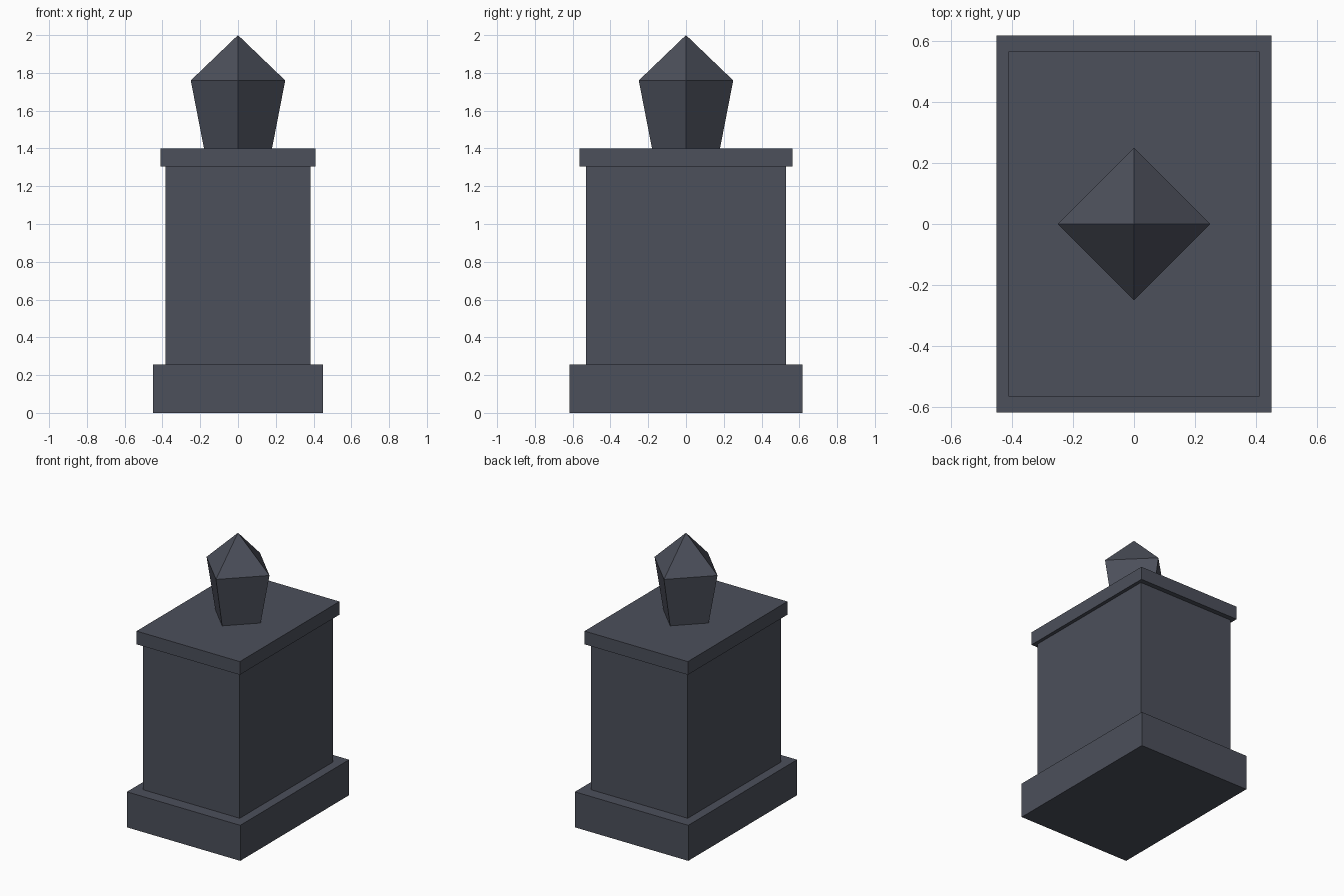
import bpy

cube = bpy.data.objects.get("Cube")
if cube:
    bpy.data.objects.remove(cube, do_unlink=True)

# Single dark stone colour
stone = bpy.data.materials.new("dark slate stone")
stone.use_nodes = True
colour = (0.072, 0.079, 0.104, 1)
stone.diffuse_color = colour
bsdf = stone.node_tree.nodes["Principled BSDF"]
bsdf.inputs["Base Color"].default_value = colour
bsdf.inputs["Roughness"].default_value = 0.9


def finish(name):
    obj = bpy.context.object
    obj.name = name
    obj.data.materials.clear()
    obj.data.materials.append(stone)
    bpy.ops.object.transform_apply(location=False, rotation=True, scale=True)
    return obj


def block(name, half_x, half_y, bottom, top):
    bpy.ops.mesh.primitive_cube_add(size=2, location=(0, 0, (bottom + top) / 2))
    bpy.context.object.scale = (half_x, half_y, (top - bottom) / 2)
    return finish(name)


def four_sided(name, lower, upper, bottom, top, cap):
    # Corners lie on the x and y axes
    bpy.ops.mesh.primitive_cone_add(
        vertices=4, radius1=lower, radius2=upper, depth=top - bottom,
        end_fill_type=cap, location=(0, 0, (bottom + top) / 2))
    return finish(name)


# Pedestal
block("base_plinth", 0.45, 0.617, 0, 0.255)
block("pedestal_body", 0.385, 0.53, 0.255, 1.305)
block("cap_slab", 0.41, 0.565, 1.305, 1.4)

# Finial: flared stem below a pointed top, merged into one mesh
stem = four_sided("finial", 0.18, 0.25, 1.4, 1.76, 'NOTHING')
point = four_sided("finial_point", 0.25, 0, 1.76, 2, 'NOTHING')
stem.select_set(True)
point.select_set(True)
bpy.context.view_layer.objects.active = stem
bpy.ops.object.join()
bpy.ops.object.mode_set(mode='EDIT')
bpy.ops.mesh.select_all(action='SELECT')
bpy.ops.mesh.remove_doubles(threshold=0.001)
bpy.ops.object.mode_set(mode='OBJECT')
